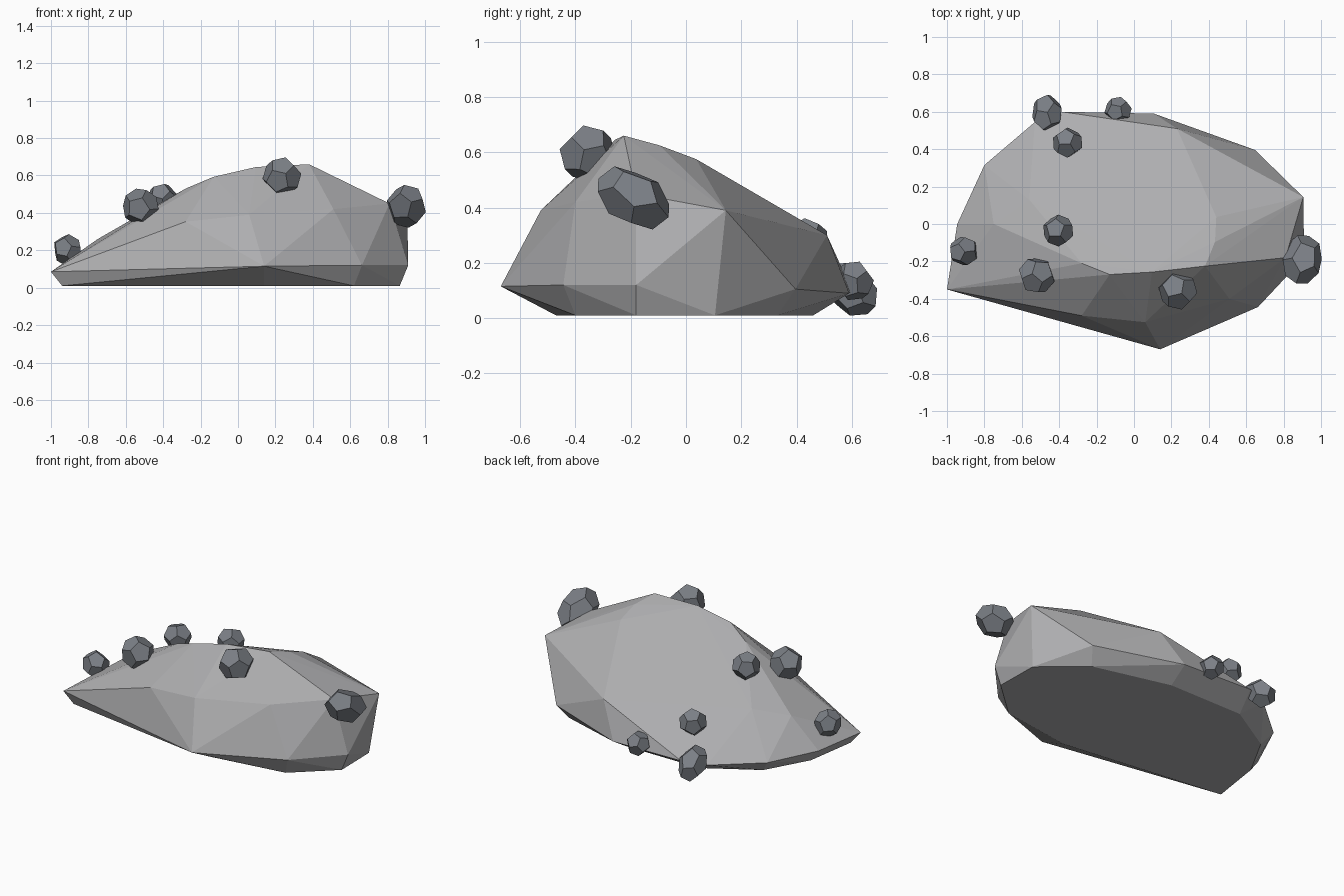
import bpy, bmesh, math
from mathutils import Vector, Matrix

if "Cube" in bpy.data.objects:
    bpy.data.objects.remove(bpy.data.objects["Cube"])


def material(name, rgb):
    m = bpy.data.materials.new(name)
    m.diffuse_color = (*rgb, 1)
    m.use_nodes = True
    m.node_tree.nodes["Principled BSDF"].inputs["Base Color"].default_value = m.diffuse_color
    return m


def hull_object(name, points, mat, merge_angle):
    """Faceted convex solid around the points, near-coplanar faces merged."""
    bm = bmesh.new()
    for p in points:
        bm.verts.new(p)
    res = bmesh.ops.convex_hull(bm, input=bm.verts[:])
    loose = [v for v in bm.verts if not v.link_faces]
    bmesh.ops.delete(bm, geom=loose, context='VERTS')
    bmesh.ops.dissolve_limit(bm, angle_limit=math.radians(merge_angle),
                             verts=bm.verts[:], edges=bm.edges[:])
    bmesh.ops.recalc_face_normals(bm, faces=bm.faces[:])
    me = bpy.data.meshes.new(name)
    bm.to_mesh(me)
    bm.free()
    me.materials.append(mat)
    ob = bpy.data.objects.new(name, me)
    bpy.context.collection.objects.link(ob)
    return ob


rock_grey = material("rock_grey", (0.42, 0.42, 0.43))
dark_grey = material("dark_blue_grey", (0.20, 0.215, 0.24))

# Boulder: tilted top, outer rim, and flat underside
crown = [(.38, -.225, .66), (.433, -.096, .625), (.44, .037, .575), (.096, -.257, .645),
         (-.13, -.27, .593), (-.28, -.21, .53), (-.56, .13, .303), (.23, .51, .30),
         (.81, -.18, .45), (.905, .144, .39), (.51, -.40, .42), (.06, -.525, .39),
         (-.28, -.49, .353), (-.75, 0, .26)]
rim = [(-1, -.35, .085), (-.945, 0, .085), (-.80, .315, .09), (-.53, .545, .09),
       (-.385, .60, .10), (.107, .59, .09), (.647, .396, .105), (.91, -.18, .12),
       (.663, -.444, .12), (.14, -.67, .115)]
base = [(-.94, -.33, .01), (-.89, 0, .01), (-.74, .27, .01), (-.42, .46, .01),
        (.1, .46, .01), (.60, .33, .01), (.86, .105, .01), (.865, -.18, .01),
        (.62, -.40, .01), (.14, -.47, .01)]
hull_object("boulder", crown + rim + base, rock_grey, 0.5)


# Pebbles: twelve-sided lumps sitting on the boulder
def pebble(name, centre, normal, along, size):
    n = Vector(normal).normalized()
    a = Vector(along)
    a = (a - n * a.dot(n)).normalized()
    rot = Matrix((a, n.cross(a), n)).transposed()
    pts = []
    for r, z, turn in ((.607, .795, 0), (.982, .188, 0), (.982, -.188, 36), (.607, -.795, 36)):
        for k in range(5):
            t = math.radians(72 * k + turn)
            local = Vector((r * math.cos(t) * size[0], r * math.sin(t) * size[1], z * size[2]))
            pts.append(Vector(centre) + rot @ local)
    hull_object(name, pts, dark_grey, 1)


pebbles = [
    ("front_pebble", (.235, -.355, .595), (0, -.7, .7), (1, 0, 0), (.105, .105, .105)),
    ("right_pebble", (.90, -.19, .435), (1, .1, .35), (0, .83, -.55), (.15, .10, .11)),
    ("left_front_pebble", (-.52, -.275, .43), (-.3, -.5, .8), (.9, .3, 0), (.10, .10, .105)),
    ("left_tip_pebble", (-.91, -.145, .20), (-.5, -.1, .85), (.3, 1, 0), (.08, .08, .09)),
    ("left_top_pebble", (-.405, -.035, .475), (-.25, .2, 1), (0, 1, 0), (.085, .085, .085)),
    ("back_slope_pebble", (-.355, .435, .28), (-.2, .45, .9), (1, .3, 0), (.083, .083, .083)),
    ("back_left_pebble", (-.465, .595, .105), (-.2, .7, .7), (1, 0, 0), (.085, .115, .085)),
    ("back_pebble", (-.085, .607, .135), (0, .8, .6), (1, 0, 0), (.074, .074, .074)),
]
for p in pebbles:
    pebble(*p)
